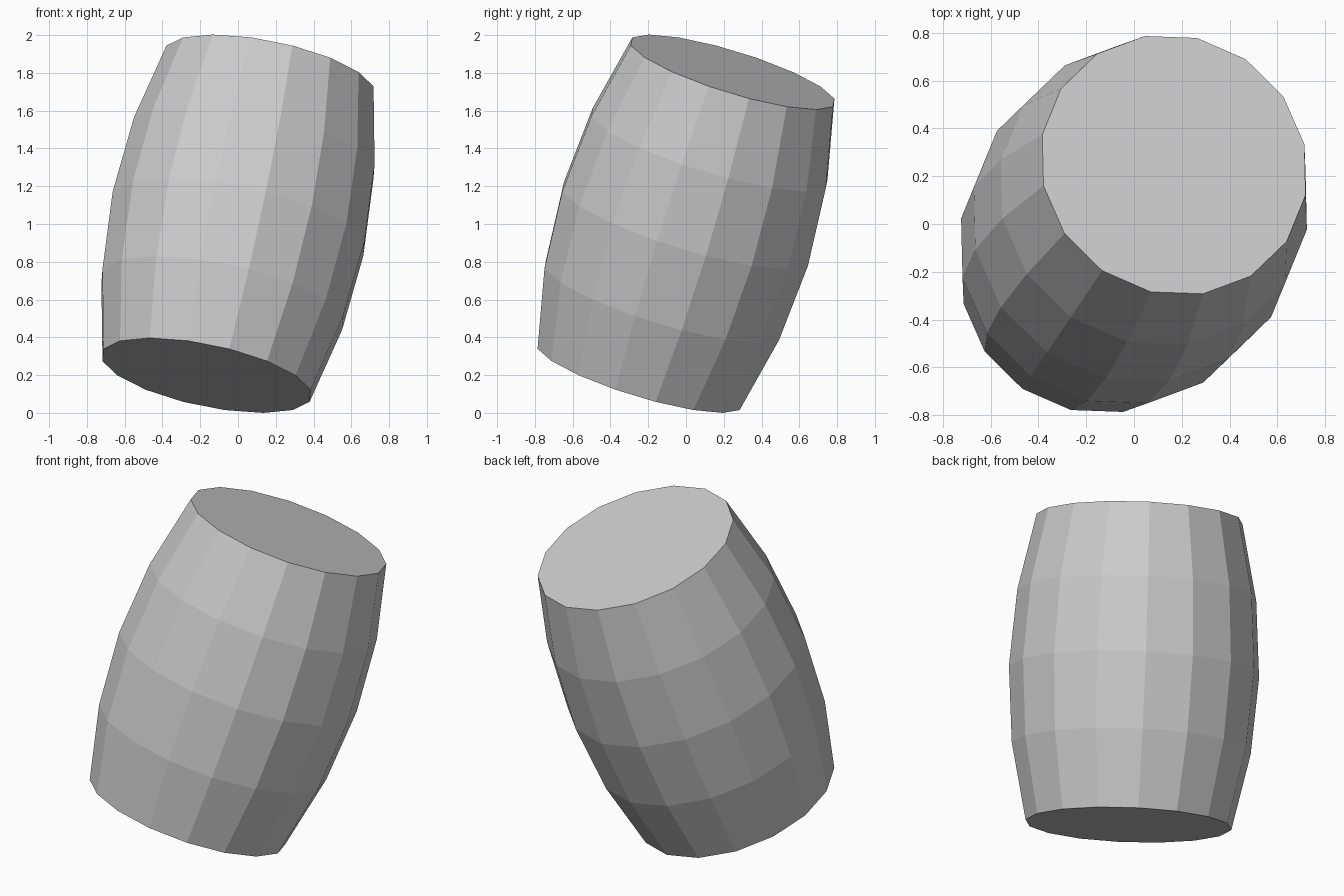
import bpy, bmesh
from math import cos, sin, pi
from mathutils import Vector

if "Cube" in bpy.data.objects:
    bpy.data.objects.remove(bpy.data.objects["Cube"])

SIDES = 16
RADII = [0.57, 0.662, 0.693, 0.662, 0.57]   # bulging stave profile, end to end
TOP = Vector((0.167, 0.247, 0.803))         # top lid centre relative to the middle
MIDDLE = Vector((0, 0, 1))

# Tilted barrel frame: axis plus two directions across it
axis = TOP.normalized()
u = Vector((0.553, -0.127, -0.076))
u = (u - axis * u.dot(axis)).normalized()
v = axis.cross(u)

bm = bmesh.new()

# Rings of vertices along the axis
rings = []
for i, r in enumerate(RADII):
    centre = MIDDLE + TOP * (2 * i / (len(RADII) - 1) - 1)
    rings.append([bm.verts.new(centre + r * (u * cos(a) + v * sin(a)))
                  for a in (2 * pi * k / SIDES for k in range(SIDES))])

# Staves between the rings
for low, high in zip(rings, rings[1:]):
    for k in range(SIDES):
        n = (k + 1) % SIDES
        bm.faces.new((low[k], low[n], high[n], high[k]))

# Flat lids
bm.faces.new(rings[0][::-1])
bm.faces.new(rings[-1])

# Rest on the ground
lowest = min(p.co.z for p in bm.verts)
bmesh.ops.translate(bm, verts=bm.verts, vec=(0, 0, -lowest))

mesh = bpy.data.meshes.new("barrel")
bm.to_mesh(mesh)
bm.free()
bpy.context.collection.objects.link(bpy.data.objects.new("barrel", mesh))
